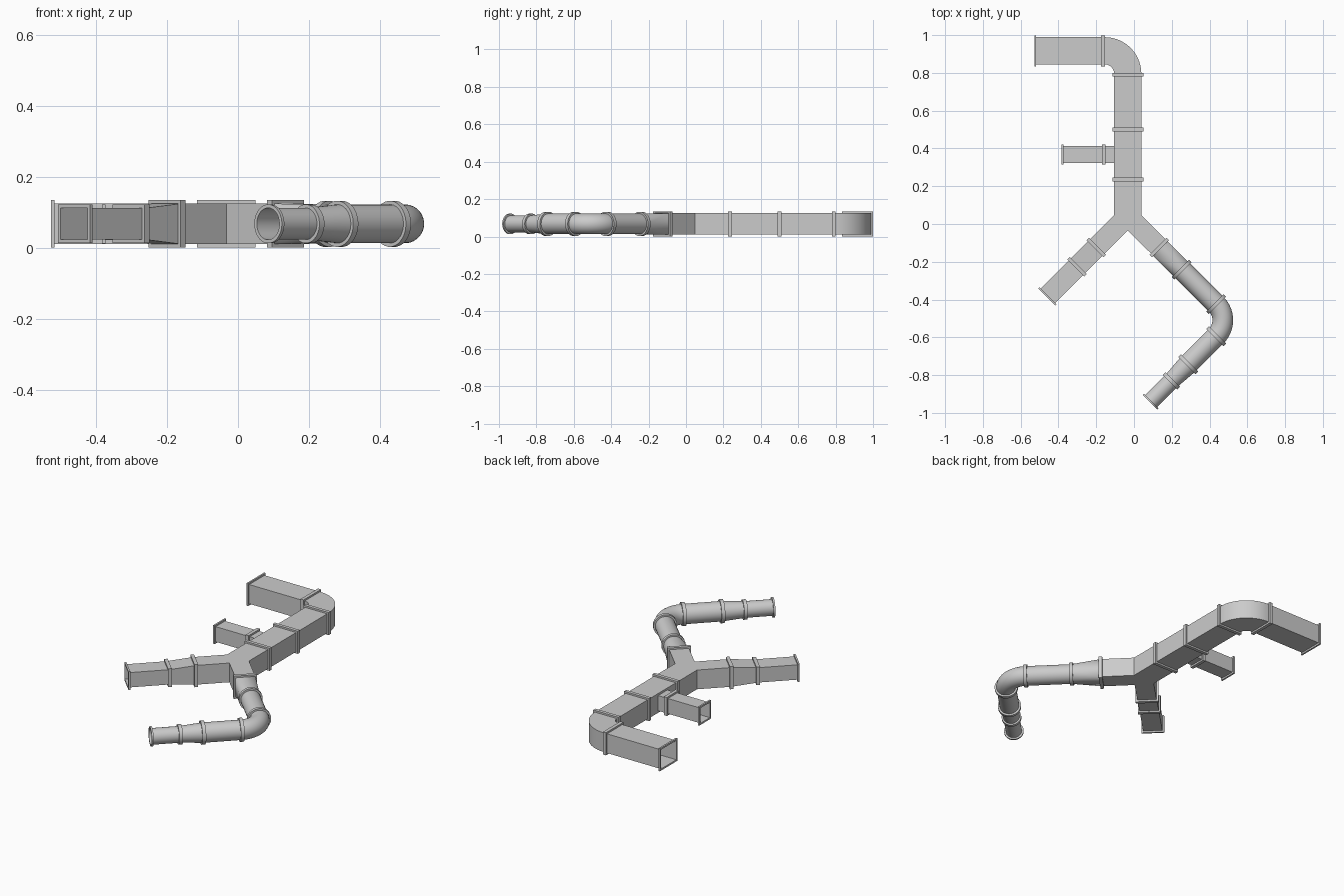
import bpy, bmesh, math
from mathutils import Vector

if "Cube" in bpy.data.objects:
    bpy.data.objects.remove(bpy.data.objects["Cube"])

Z = 0.0675          # height of all duct centre lines
N = 32              # sides of round ducts


def rect(a, b):
    # corners repeated so rectangular and round sections can be lofted together
    c = [(a, b), (-a, b), (-a, -b), (a, -b)]
    return [c[i * 4 // N] for i in range(N)]


def circ(r):
    return [(r * math.cos((i + .5) * math.tau / N), r * math.sin((i + .5) * math.tau / N)) for i in range(N)]


def finish(name, bm):
    bmesh.ops.remove_doubles(bm, verts=bm.verts, dist=1e-5)
    bmesh.ops.recalc_face_normals(bm, faces=bm.faces)
    me = bpy.data.meshes.new(name)
    bm.to_mesh(me)
    bm.free()
    ob = bpy.data.objects.new(name, me)
    bpy.context.collection.objects.link(ob)
    bpy.ops.object.select_all(action='DESELECT')
    ob.select_set(True)
    bpy.context.view_layer.objects.active = ob
    bpy.ops.object.shade_smooth_by_angle(angle=math.radians(30))
    return ob


def loft(name, sections, closed=False):
    # each section: (x, y, heading in degrees, profile)
    bm = bmesh.new()
    rings = []
    for x, y, h, prof in sections:
        h = math.radians(h)
        side = Vector((math.sin(h), -math.cos(h), 0))
        rings.append([bm.verts.new(Vector((x, y, Z)) + side * u + Vector((0, 0, v))) for u, v in prof])
    pairs = list(zip(rings, rings[1:])) + ([(rings[-1], rings[0])] if closed else [])
    for r0, r1 in pairs:
        for i in range(N):
            j = (i + 1) % N
            q = [r0[i], r0[j], r1[j], r1[i]]
            pts = []
            for v in q:
                if all((v.co - p.co).length > 1e-6 for p in pts):
                    pts.append(v)
            if len(pts) > 2:
                bm.faces.new(pts)
    return finish(name, bm)


def step(p, h, d):
    return p[0] + d * math.cos(math.radians(h)), p[1] + d * math.sin(math.radians(h))


def duct(name, p, q, h, a, b=None):
    return loft(name, [(*p, h, a), (*q, h, b or a)])


def flange(name, p, h, shape, dims, t=0.02, lip=0.01):
    inner, outer = shape(*dims), shape(*[d + lip for d in dims])
    p0, p1 = step(p, h, -t / 2), step(p, h, t / 2)
    loft(name, [(*p0, h, outer), (*p1, h, outer), (*p1, h, inner), (*p0, h, inner)], True)


def elbow(name, c, r, a0, a1, prof, n=14):
    turn = 90 if a1 > a0 else -90
    loft(name, [(*step(c, a, r), a + turn, prof) for a in [a0 + (a1 - a0) * i / n for i in range(n + 1)]])


# main rectangular trunk and its elbow
X, W, H = -0.033, 0.072, 0.057
big = rect(W, H)
duct("trunk_tee", (X, .235), (X, .50), 90, big)
duct("trunk_straight", (X, .50), (X, .795), 90, big)
elbow("trunk_elbow", (-.155, .795), .122, 0, 90, big)
duct("trunk_end_duct", (-.155, .917), (-.528, .917), 180, big)
for i, y in enumerate((.235, .50, .79)):
    flange(f"trunk_flange_{i}", (X, y), 90, rect, (W, H))
flange("elbow_flange", (-.164, .917), 180, rect, (W, H))
flange("trunk_end_flange", (-.523, .917), 180, rect, (W, H), .01)

# small side branch
B = (.044, .045)
duct("branch_duct", (X - W, .368), (-.382, .368), 180, rect(*B))
flange("branch_flange", (-.160, .368), 180, rect, B)
flange("branch_end_flange", (-.378, .368), 180, rect, B, .01)

# Y junction: extruded outline with three open mouths
half = [(.072, .235), (.072, .047), (.205, -.086), (.129, -.162), (0, -.034)]
outline = half + [(-x, y) for x, y in reversed(half[:-1])]
bm = bmesh.new()
low = [bm.verts.new((X + x, y, Z - H)) for x, y in outline]
top = [bm.verts.new((X + x, y, Z + H)) for x, y in outline]
n = len(outline)
for i in range(n):
    if i not in (2, 5, 8):
        j = (i + 1) % n
        bm.faces.new((low[i], low[j], top[j], top[i]))
bm.faces.new(low)
bm.faces.new(top)
finish("y_junction", bm)

# left leg: height reducer and straight rectangular duct
L = .054
a, b, c = (X - .167, -.124), (-.302, -.226), (-.462, -.386)
a = (X - .167, -.124)
flange("left_flange", a, 225, rect, (L, H))
duct("left_reducer", a, b, 225, rect(L, H), rect(L, .044))
flange("left_reducer_flange", b, 225, rect, (L, .044))
duct("left_duct", b, c, 225, rect(L, .044))
flange("left_end_flange", step(c, 225, -.005), 225, rect, (L, .044), .01)

# right leg: square-to-round transition, round duct and elbow
R = .055
a, b = (X + .167, -.124), (.252, -.242)
C, ER = (.350, -.509), .12
c, d = step(C, 45, ER), step(C, -45, ER)
flange("right_flange", a, -45, rect, (L, H))
duct("square_to_round", a, b, -45, rect(L, H), circ(R))
duct("round_duct", b, c, -45, circ(R))
elbow("round_elbow", C, ER, 45, -45, circ(R))

# round run after the elbow: straight, reducer, narrow end
e, f, g = step(d, 225, .21), step(d, 225, .335), step(d, 225, .495)
duct("round_straight", d, e, 225, circ(R))
duct("round_reducer", e, f, 225, circ(R), circ(.045))
duct("round_end_duct", f, g, 225, circ(.045))
for i, (p, h, r) in enumerate(((b, -45, R), (c, -45, R), (d, 225, R), (e, 225, R), (f, 225, .045))):
    flange(f"round_flange_{i}", p, h, circ, (r,))
flange("round_end_flange", step(g, 225, -.005), 225, circ, (.045,), .01)
